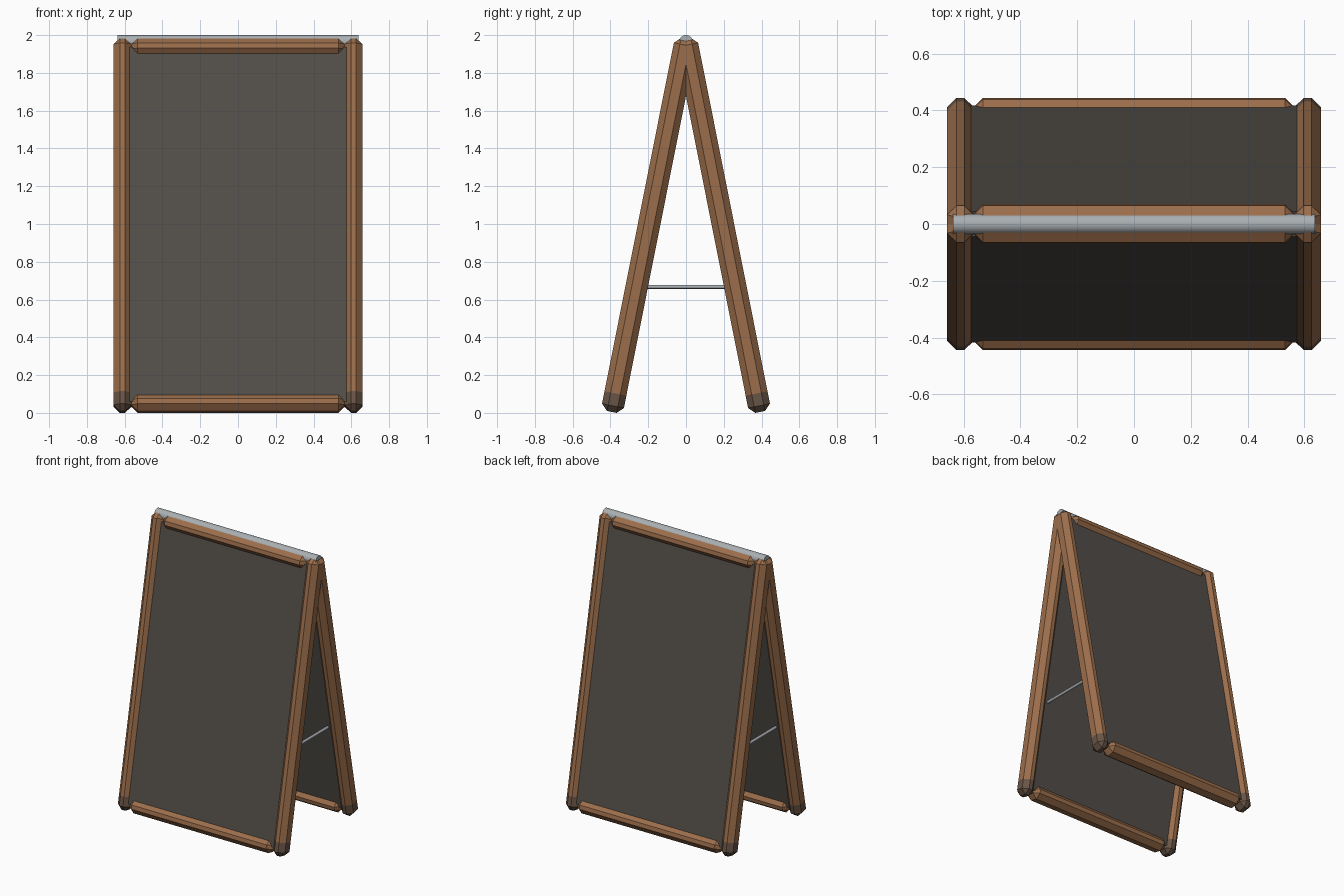
import bpy, bmesh, math
from mathutils import Matrix, Vector

if "Cube" in bpy.data.objects:
    bpy.data.objects.remove(bpy.data.objects["Cube"])


def material(name, rgb):
    m = bpy.data.materials.new(name)
    m.diffuse_color = (*rgb, 1)
    m.use_nodes = True
    m.node_tree.nodes["Principled BSDF"].inputs["Base Color"].default_value = m.diffuse_color
    return m


WOOD = material("brown wood", (0.33, 0.155, 0.07))
WORN = material("worn dark wood", (0.14, 0.09, 0.06))
SLATE = material("dark slate", (0.085, 0.076, 0.066))
METAL = material("grey metal", (0.40, 0.43, 0.45))

FOOT_Y, FOOT_Z, TOP_Z = 0.393, 0.005, 1.980
LEAN = math.atan2(FOOT_Y, TOP_Z - FOOT_Z)
LENGTH = math.hypot(FOOT_Y, TOP_Z - FOOT_Z)
W, D, BEVEL = 0.094, 0.118, 0.033      # timber width, depth, chamfer
LEG_X = 0.612


def box(name, size, centre, frame, mats, bevel=0, worn_below=None):
    """Chamfered box in the leaning frame's space (z runs up the board)."""
    bm = bmesh.new()
    bmesh.ops.create_cube(bm, size=1)
    bmesh.ops.scale(bm, vec=size, verts=bm.verts)
    bmesh.ops.translate(bm, vec=centre, verts=bm.verts)
    if bevel:
        bmesh.ops.bevel(bm, geom=bm.edges[:], offset=bevel, segments=1,
                        profile=0.5, affect='EDGES')
    if worn_below:
        geom = bm.verts[:] + bm.edges[:] + bm.faces[:]
        bmesh.ops.bisect_plane(bm, geom=geom, plane_co=(0, 0, worn_below),
                               plane_no=(0, 0, 1))
        for f in bm.faces:
            f.material_index = int(f.calc_center_median().z < worn_below)
    bm.transform(frame)
    bmesh.ops.recalc_face_normals(bm, faces=bm.faces)
    me = bpy.data.meshes.new(name)
    bm.to_mesh(me)
    bm.free()
    for m in mats:
        me.materials.append(m)
    ob = bpy.data.objects.new(name, me)
    bpy.context.collection.objects.link(ob)


def rod(name, centre, radius, length, axis, sides):
    rot = (0, math.pi / 2, 0) if axis == 'X' else (math.pi / 2, 0, 0)
    bpy.ops.mesh.primitive_cylinder_add(vertices=sides, radius=radius, depth=length,
                                        location=centre, rotation=rot)
    ob = bpy.context.object
    ob.name = name
    ob.data.materials.append(METAL)
    bpy.ops.object.shade_smooth_by_angle(angle=math.radians(50))


# Two leaning boards, the front one being the back one turned half round
back = Matrix.Translation((0, FOOT_Y, FOOT_Z)) @ Matrix.Rotation(LEAN, 4, 'X')
for side, frame in (("back", back), ("front", Matrix.Rotation(math.pi, 4, 'Z') @ back)):
    # legs
    for label, sx in (("left", -1), ("right", 1)):
        box(f"{side}_{label}_leg", (W, D, LENGTH), (sx * LEG_X, 0, LENGTH / 2), frame,
            [WOOD, WORN], BEVEL, 0.1)
    # rails between the legs
    rail = (2 * LEG_X - W, D, W)
    box(f"{side}_bottom_rail", rail, (0, 0, W / 2), frame, [WOOD], BEVEL)
    box(f"{side}_top_rail", rail, (0, 0, LENGTH - W / 2), frame, [WOOD], BEVEL)
    # chalkboard panel
    box(f"{side}_panel", (1.17, 0.07, LENGTH - 0.1), (0, 0, LENGTH / 2), frame, [SLATE])

# Hinge tube along the top and the two spreader bars
rod("hinge_tube", (0, 0, 1.965), 0.035, 1.275, 'X', 32)
for label, x in (("left", -0.55), ("right", 0.55)):
    rod(f"{label}_spreader_bar", (x, 0, 0.667), 0.01, 0.46, 'Y', 12)
